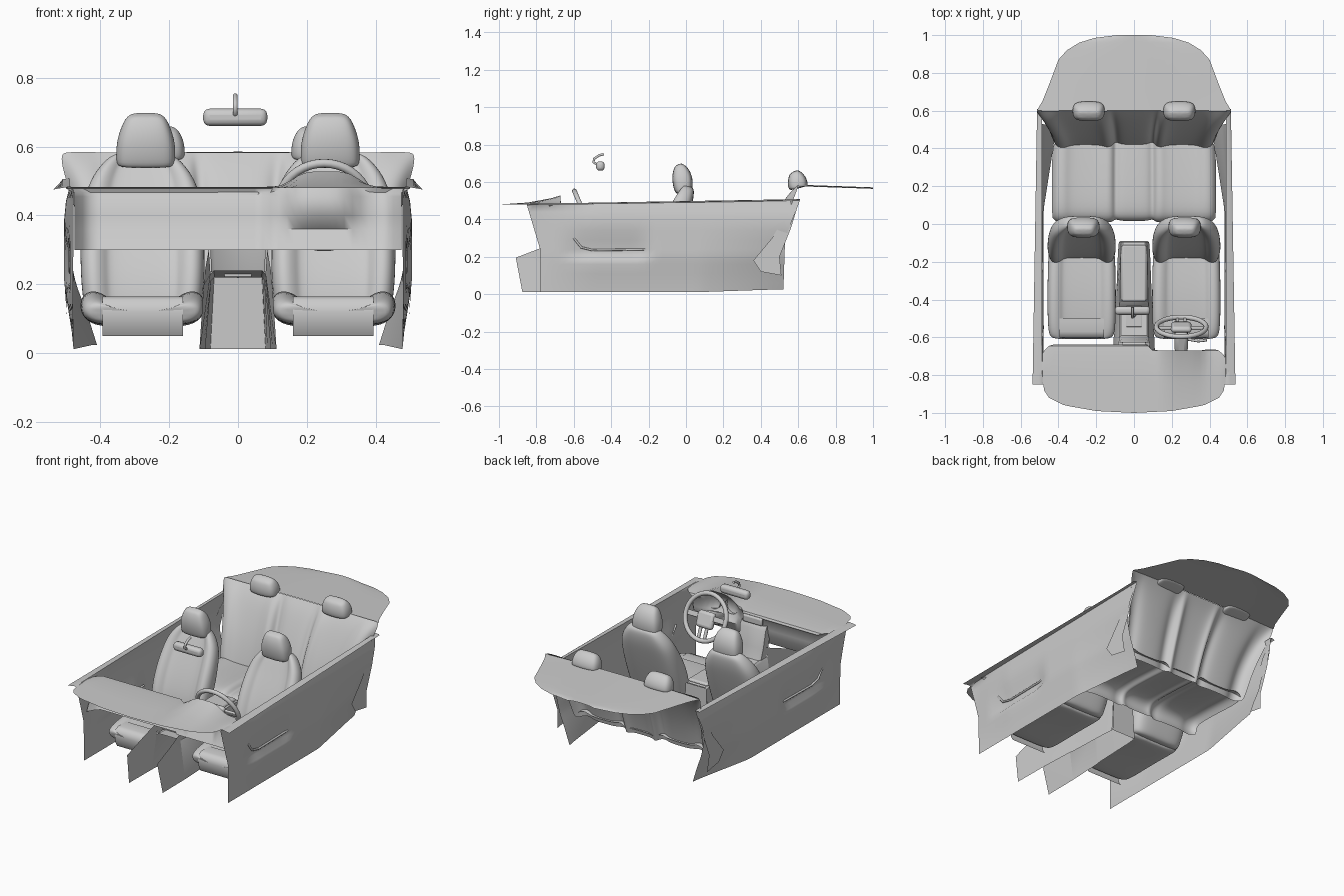
import bpy, bmesh, math
from mathutils import Matrix, Vector

if "Cube" in bpy.data.objects:
    bpy.data.objects.remove(bpy.data.objects["Cube"])


def finish(ob, subsurf=0, mirror=False, angle=40, bevel=0):
    bpy.ops.object.select_all(action='DESELECT')
    ob.select_set(True)
    bpy.context.view_layer.objects.active = ob
    if subsurf:
        bpy.ops.object.shade_smooth()
        ob.modifiers.new("smooth", 'SUBSURF').levels = subsurf
        ob.modifiers["smooth"].render_levels = subsurf
    else:
        bpy.ops.object.shade_smooth_by_angle(angle=math.radians(angle))
    if bevel:
        b = ob.modifiers.new("bevel", 'BEVEL')
        b.width, b.segments = bevel, 3
    if mirror:
        ob.modifiers.new("mirror", 'MIRROR')
    return ob


def new_mesh(name, verts, faces):
    me = bpy.data.meshes.new(name)
    me.from_pydata(verts, [], faces)
    ob = bpy.data.objects.new(name, me)
    bpy.context.collection.objects.link(ob)
    return ob


def loft(name, rings, closed=False, **kw):
    n = len(rings[0])
    verts = [v for r in rings for v in r]
    faces = [(i*n + j, i*n + (j+1) % n, (i+1)*n + (j+1) % n, (i+1)*n + j)
             for i in range(len(rings)-1) for j in range(n if closed else n-1)]
    if closed:
        faces += [tuple(range(n))[::-1], tuple(range(len(verts)-n, len(verts)))]
    return finish(new_mesh(name, verts, faces), **kw)


def box(name, loc, size, M=Matrix(), bevel=0.01, mirror=False):
    ob = new_mesh(name, [], [])
    bm = bmesh.new()
    bmesh.ops.create_cube(bm, size=1, matrix=M @ Matrix.Translation(loc) @ Matrix.Diagonal((*size, 1)))
    bm.to_mesh(ob.data)
    bm.free()
    return finish(ob, bevel=bevel, mirror=mirror)


def tube(name, pts, r):
    cu = bpy.data.curves.new(name, 'CURVE')
    cu.dimensions, cu.bevel_depth, cu.bevel_resolution, cu.use_fill_caps = '3D', r, 3, True
    sp = cu.splines.new('POLY')
    sp.points.add(len(pts)-1)
    for p, c in zip(sp.points, pts):
        p.co = (*c, 1)
    ob = bpy.data.objects.new(name, cu)
    bpy.context.collection.objects.link(ob)


def interp(x, pts):
    for (a, u), (b, v) in zip(pts, pts[1:]):
        if x <= b:
            return u + (v-u)*max(0, (x-a)/(b-a))
    return pts[-1][1]


# Cross-sections (across, towards the sitter): bolstered seat, headrest pad, rear bench sheet
half = [(0, .5), (.54, .52), (.6, .72), (.8, 1.08), (1, .75), (1.03, -.2), (.88, -.9), (.5, -1.05)]
SEAT = half + [(0, -1.05)] + [(-u, v) for u, v in half[:0:-1]]
PAD = [(math.cos(a*math.pi/6), math.sin(a*math.pi/6)) for a in range(12)]
PAD = [(math.copysign(abs(u)**.6, u)*1.06, math.copysign(abs(v)**.6, v)*1.06) for u, v in PAD]
bench = [(0, .5), (.16, .5), (.2, .1), (.24, .1), (.27, .8), (.34, 1), (.4, .6), (.6, .5), (.78, .6), (.84, 1.1), (.95, 1), (1, -.3)]
BENCH = [(-u, v) for u, v in bench[:0:-1]] + bench


def cushion(name, cx, path, prof=SEAT, mirror=True, closed=True):
    # path rows: y, z, half width, half thickness
    rings = []
    for i, (y, z, w, t) in enumerate(path):
        a, b = path[max(i-1, 0)], path[min(i+1, len(path)-1)]
        d = Vector((b[0]-a[0], b[1]-a[1])).normalized()
        rings.append([(cx + w*u, y - d.y*t*v, z + d.x*t*v) for u, v in prof])
    return loft(name, rings, closed, subsurf=2, mirror=mirror)


# Front seats
cushion("front_seat_cushion", .277, [(-.605, .115, .14, .02), (-.598, .118, .168, .032), (-.54, .125, .178, .045),
        (-.36, .135, .18, .05), (-.16, .125, .175, .05), (-.14, .125, .17, .045)])
loft("front_seat_apron", [[(.277 + s*.117, y, z) for s in (-1, 0, 1)] for y, z in
     [(-.5, .163), (-.57, .165), (-.6, .155), (-.608, .12), (-.6, .075), (-.585, .05)]], mirror=True, angle=60)
cushion("front_seat_back", .277, [(-.16, .09, .15, .04), (-.155, .11, .165, .055), (-.14, .2, .178, .07),
        (-.09, .33, .18, .068), (-.035, .45, .168, .055), (-.01, .51, .145, .048), (.01, .56, .105, .035), (.018, .58, .07, .02)])
cushion("front_headrest", .268, [(-.012, .542, .078, .035), (-.014, .55, .083, .046), (-.018, .61, .084, .055),
        (-.028, .66, .068, .044), (-.038, .685, .054, .026), (-.042, .694, .035, .014)], PAD)

# Rear bench: open sheets rolled over the front edge
cushion("rear_seat_cushion", 0, [(.035, .11, .425, .015), (.02, .145, .43, .02), (.035, .18, .432, .025),
        (.1, .19, .435, .03), (.3, .18, .435, .03), (.43, .17, .43, .03)], BENCH, False, False)
cushion("rear_seat_back", 0, [(.43, .15, .425, .035), (.445, .2, .435, .04), (.485, .32, .447, .045),
        (.54, .45, .48, .04), (.575, .53, .508, .025), (.602, .582, .517, .004)], BENCH, False, False)
cushion("rear_headrest", .24, [(.602, .565, .078, .04), (.6, .572, .083, .052), (.594, .61, .082, .051),
        (.582, .642, .068, .035), (.574, .656, .05, .018)], PAD)

# Parcel shelf
loft("parcel_shelf", [[(w*s/4, y, .585 - .035*(y-.6) - .008*(s/4)**2) for s in range(-4, 5)] for y, w in
     [(.6, .515), (.65, .485), (.75, .445), (.87, .4), (.92, .355), (.96, .29), (.985, .21), (1, .09)]])

# Door and side panels: shallow armrest, outer top lip, lower rear tucked inwards
rings = []
for i in range(41):
    f, ring = i/40, []
    for z in (.012, .06, .11, .16, .185, .21, .24, .29, .34, .39, .44, .475):
        yf = interp(z, [(0, -.78), (.24, -.78), (.475, -.85)])
        yr = interp(z, [(0, .52), (.3, .53), (.475, .6)])
        y = yf + (yr-yf)*f
        low = .012 * interp(y, [(.1, 0), (.45, 1)]) if z < .02 else 0
        arm = .025 * interp(y, [(-.68, 0), (-.54, 1), (-.25, 1), (-.17, 0)]) * interp(z, [(.18, 0), (.21, 1), (.25, .9), (.36, 0)])
        bulge = .027 * interp(y, [(-.8, 0), (-.5, 1)]) * interp(z, [(.03, 0), (.2, 1), (.42, 1), (.475, .5)])
        tuck = .07 * interp(y, [(.08, 0), (.52, 1)]) * interp(z, [(0, 1), (.1, .8), (.36, 0)])
        ring.append((.478 + bulge - arm - tuck, y, z + low))
    y = -.85 + 1.46*f
    top = .475 + .025*f
    ring += [(.488, y, top+.008), (.51, y, top+.005), (.537 - .024*f, y, top)]
    rings.append(ring)
loft("door_panel", rings, mirror=True, angle=50)
for s in (-1, 1):
    tube("door_pull", [(s*.486, y, z) for y, z in [(-.6, .30), (-.56, .25), (-.5, .235), (-.2, .24)]], .006)
trim = [(.36, .18), (.4, .12), (.51, .1), (.5, .2), (.56, .35), (.6, .48), (.53, .42), (.46, .3)]
finish(new_mesh("rear_quarter_trim", [(.485 + .02*math.sin(z*6), y, z) for y, z in trim], [tuple(range(8))]), mirror=True)

# Dashboard: lofted across the car, with a hood over the instruments
rings = []
for i in range(-20, 21):
    x = i/40
    n = x*.95
    yf = interp(abs(x), [(0, -1), (.2, -.99), (.37, -.96), (.47, -.91), (.5, -.74)])
    hood = math.exp(-((x-.255)/.11)**4)
    yb = interp(abs(x), [(0, -.645), (.46, -.645), (.5, -.71)]) - (.025 if x > .08 else 0)
    rings.append([(x, yf, .48), (x, yf + (yb-yf)*.45, .482 + .008*hood), (x, yb-.05, .483 + .03*hood),
                  (x, yb, .478 + .05*hood), (n, yb + .006 - .02*hood, .466 + .055*hood), (n, yb - .005 - .06*hood, .455),
                  (n, yb - .01 - .05*hood, .4), (n, yb-.02, .36), (n, yb-.05, .3)])
loft("dashboard", rings, angle=50)
for x in (.195, .315):
    bpy.ops.mesh.primitive_cylinder_add(vertices=24, radius=.045, depth=.03, end_fill_type='NOTHING',
                                        location=(x, -.725, .445), rotation=(math.pi/2, 0, 0))
    bpy.context.object.name = "instrument_rim"
    finish(bpy.context.object)
box("centre_vent", (0, -.635, .447), (.13, .02, .045))

# Centre stack and tunnel
loft("centre_stack", [[(-w, y-.05, z), (-w, y, z), (-w*.85, y+.01, z), (w*.85, y+.01, z), (w, y, z), (w, y-.05, z)]
     for y, z, w in [(-.65, .425, .085), (-.635, .4, .085), (-.62, .3, .08), (-.6, .235, .078)]])
loft("centre_tunnel", [[(-b, y, .012), (-t, y, z-.01), (-t+.01, y, z), (t-.01, y, z), (t, y, z-.01), (b, y, .012)]
     for y, z, t, b in [(-.66, .24, .08, .11), (-.44, .22, .078, .1), (-.41, .255, .075, .095),
                        (-.15, .27, .07, .085), (-.095, .26, .068, .08)]])
finish(new_mesh("tunnel_end", [(-.08, -.09, .012), (.08, -.09, .012), (.068, -.095, .258), (-.068, -.095, .258)], [(0, 1, 2, 3)]))
finish(new_mesh("footwell_wall", [(.112, -.875, .012), (.11, -.66, .012), (.08, -.66, .23), (.085, -.64, .3), (.095, -.78, .245), (.1, -.91, .195)],
                [(0, 1, 2, 4, 5), (2, 3, 4)]), mirror=True)
box("console_armrest", (0, -.26, .268), (.13, .3, .02))
box("gear_gate", (0, -.49, .226), (.08, .11, .01), bevel=.003)
tube("gear_lever", [(0, -.49, .22), (0, -.475, .3)], .007)
box("gear_knob", (0, -.473, .315), (.028, .032, .04), bevel=.012)

# Steering wheel: local +y points down the wheel
W = Matrix.Translation((.25, -.545, .43)) @ Matrix.Rotation(math.radians(-67), 4, 'X')
bpy.ops.mesh.primitive_torus_add(major_segments=40, minor_segments=10, major_radius=.132, minor_radius=.013)
bpy.context.object.name = "steering_rim"
bpy.context.object.matrix_world = W
finish(bpy.context.object)
box("steering_hub", (0, .015, -.008), (.11, .095, .035), W, .018)
for s in (-1, 1):
    box("steering_spoke", (s*.085, 0, -.006), (.08, .03, .014), W, .005)
    box("lower_spoke", (s*.02, .09, -.006), (.018, .075, .014), W, .005)
box("steering_column", (0, 0, -.08), (.07, .07, .12), W, .02)
tube("indicator_stalk", [(.28, -.61, .39), (.34, -.62, .4), (.385, -.615, .405)], .007)

# Rear-view mirror
box("mirror_housing", (-.008, -.458, .685), (.186, .045, .05), bevel=.018)
tube("mirror_stem", [(-.008, -.44, .748), (-.008, -.465, .742), (-.008, -.49, .725), (-.008, -.495, .705), (-.008, -.47, .69)], .007)
